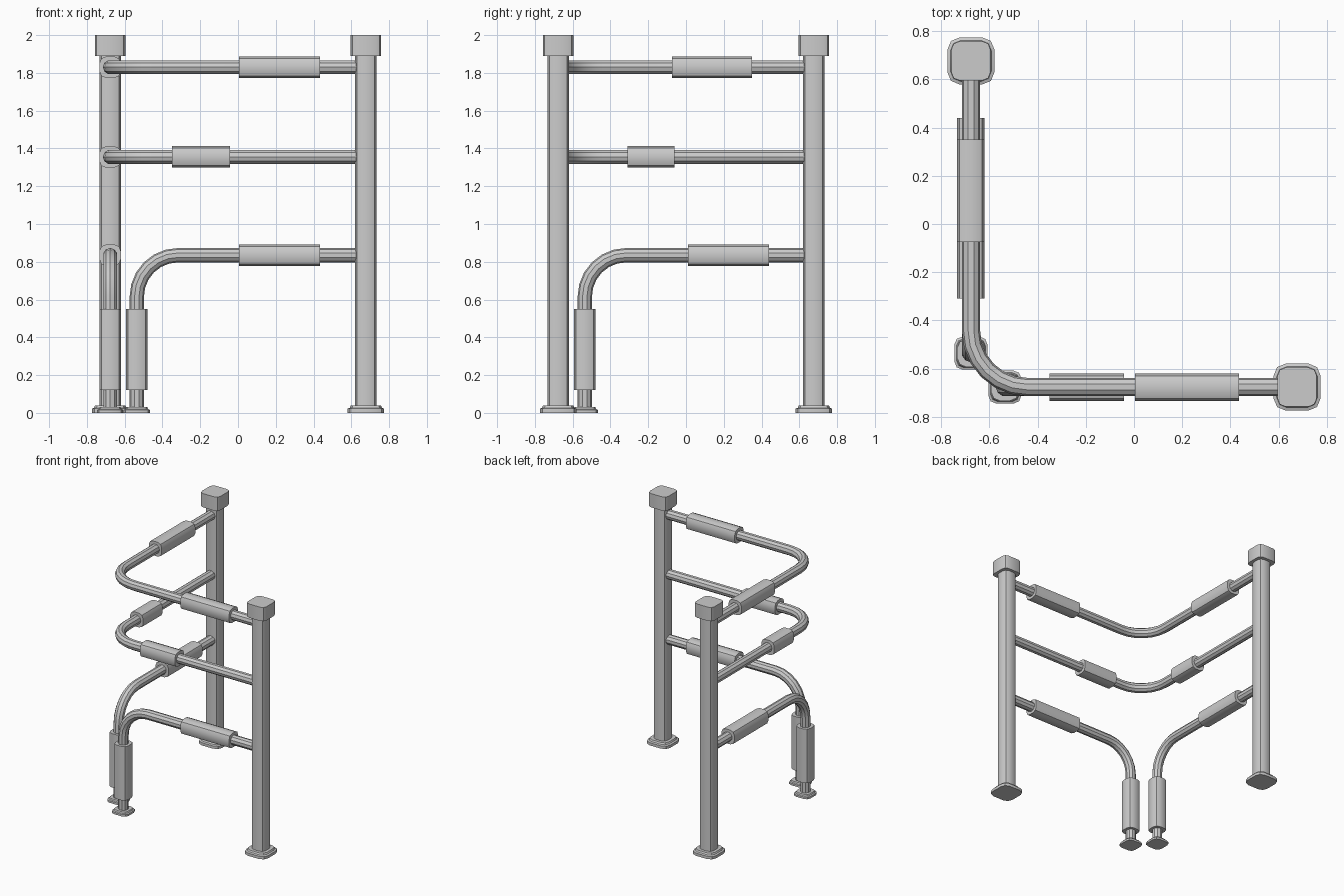
import bpy, bmesh
from math import sin, cos, pi
from mathutils import Vector, Matrix

if "Cube" in bpy.data.objects:
    bpy.data.objects.remove(bpy.data.objects["Cube"])

SWAP = Matrix(((0, 1, 0), (1, 0, 0), (0, 0, 1)))   # reflection in the plane x = y
C = 0.677                                           # distance of rail lines from centre


def finish(name, bm, swap):
    if swap:
        for v in bm.verts:
            v.co = SWAP @ v.co
    bmesh.ops.recalc_face_normals(bm, faces=bm.faces)
    mesh = bpy.data.meshes.new(name)
    bm.to_mesh(mesh)
    bm.free()
    ob = bpy.data.objects.new(name, mesh)
    bpy.context.collection.objects.link(ob)
    bpy.context.view_layer.objects.active = ob
    ob.select_set(True)
    bpy.ops.object.shade_smooth_by_angle(angle=0.6)
    ob.select_set(False)


def circle(r, n=10):
    return [(r * cos(2 * pi * (i + .5) / n), r * sin(2 * pi * (i + .5) / n)) for i in range(n)]


def rounded_square(half, corner, seg=2):
    pts = []
    for q in range(4):
        cx = (half - corner) * (1 if q in (0, 3) else -1)
        cy = (half - corner) * (1 if q < 2 else -1)
        for i in range(seg + 1):
            a = pi / 2 * (q + i / seg)
            pts.append((cx + corner * cos(a), cy + corner * sin(a)))
    return pts


def sweep(name, path, sections, side, swap=False):
    """Skin one cross-section per path point; side is a fixed axis normal to the path."""
    bm = bmesh.new()
    path = [Vector(p) for p in path]
    side = Vector(side)
    rings = []
    for i, p in enumerate(path):
        d = (path[min(i + 1, len(path) - 1)] - path[max(i - 1, 0)]).normalized()
        up = side.cross(d)
        rings.append([bm.verts.new(p + side * a + up * b) for a, b in sections[i]])
    n = len(rings[0])
    for r, s in zip(rings, rings[1:]):
        for i in range(n):
            bm.faces.new((r[i], r[(i + 1) % n], s[(i + 1) % n], s[i]))
    bm.faces.new(rings[0])
    bm.faces.new(rings[-1])
    finish(name, bm, swap)


def stack(name, x, y, levels, corner, swap):
    """Vertical part from (z, half width) levels."""
    sweep(name, [(x, y, z) for z, h in levels],
          [rounded_square(h, h * corner) for z, h in levels], (1, 0, 0), swap)


def sleeve(name, a, b, side, swap):
    a, b = Vector(a), Vector(b)
    sec = rounded_square(0.057, 0.036)
    sweep(name, [a, b], [sec, sec], side, swap)


def arc(centre, r, u, v, n=6):
    c, u, v = Vector(centre), Vector(u), Vector(v)
    return [c + r * (cos(t * pi / 2 / n) * u + sin(t * pi / 2 / n) * v) for t in range(n + 1)]


# Corner rails bent between the two posts
R = 0.235
for name, z in (("upper_rail", 1.83), ("middle_rail", 1.355)):
    path = [(C - .03, -C, z)] + arc((R - C, R - C, z), R, (0, -1, 0), (-1, 0, 0)) + [(-C, C - .03, z)]
    sweep(name, path, [circle(0.038)] * len(path), (0, 0, 1))

# Sleeve spans along each rail: (name, z, span on front side, span on left side)
spans = (("upper", 1.83, (0.005, 0.435), (-0.075, 0.35)),
         ("middle", 1.355, (-0.35, -0.042), (-0.31, -0.062)),
         ("lower", 0.835, (0.005, 0.435), (0.01, 0.44)))

for k, label in enumerate(("front", "left")):
    swap = k == 1
    # Post with base plate and cap
    stack(label + "_post", C, -C, [(0.02, 0.057), (1.92, 0.057)], 0.62, swap)
    stack(label + "_post_base", C, -C,
          [(0, 0.097), (0.022, 0.097), (0.027, 0.085), (0.04, 0.08)], 0.5, swap)
    stack(label + "_post_cap", C, -C, [(1.89, 0.081), (2.0, 0.081)], 0.4, swap)
    # Lower rail bending down to a foot
    r, x, z = 0.22, -0.536, 0.835
    path = [(C - .03, -C, z)] + arc((x + r, -C, z - r), r, (0, 0, 1), (-1, 0, 0)) + [(x, -C, 0.01)]
    sweep(label + "_lower_rail", path, [circle(0.038)] * len(path), (0, 1, 0), swap)
    stack(label + "_rail_foot", x, -C,
          [(0, 0.069), (0.016, 0.069), (0.02, 0.06), (0.03, 0.056)], 0.5, swap)
    # Padded sleeves
    sleeve(label + "_leg_sleeve", (x, -C, 0.12), (x, -C, 0.55), (0, 1, 0), swap)
    for name, sz, *ends in spans:
        a, b = ends[k]
        sleeve(f"{label}_{name}_sleeve", (a, -C, sz), (b, -C, sz), (0, 1, 0), swap)
